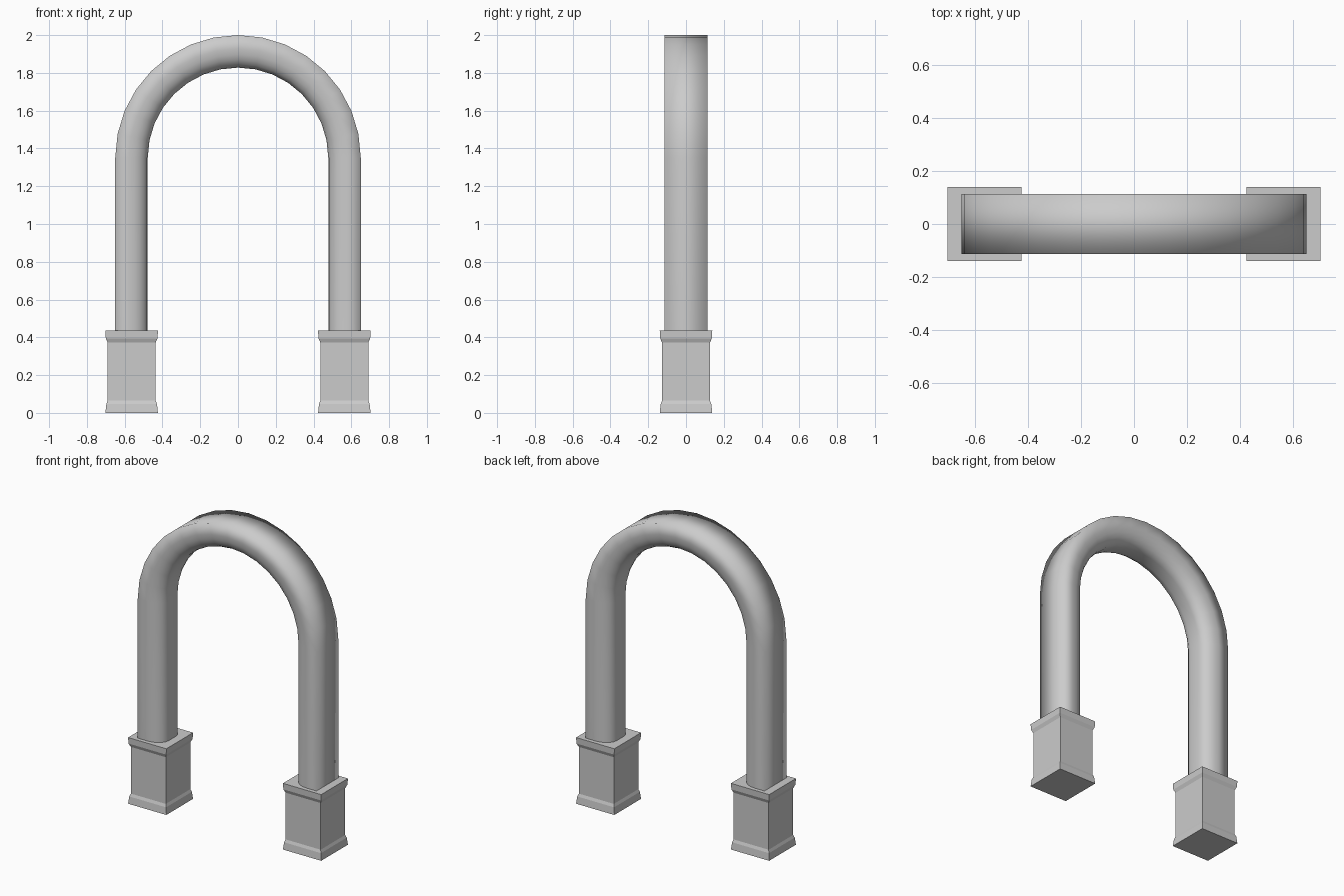
import bpy, bmesh, math

if "Cube" in bpy.data.objects:
    bpy.data.objects.remove(bpy.data.objects["Cube"])

stone = bpy.data.materials.new("light_grey_stone")
stone.diffuse_color = (0.6, 0.6, 0.6, 1)
stone.use_nodes = True
stone.node_tree.nodes["Principled BSDF"].inputs["Base Color"].default_value = stone.diffuse_color

R, DEPTH, HALF_W = 0.65, 0.172, 0.113   # outer radius, band thickness, half width
SPRING, CAP = 1.35, 0.435               # arch centre height, pedestal top
LEG_X = 0.563


def loft(name, rings, smooth):
    """Skin a list of equal-length rings and cap both ends."""
    bm = bmesh.new()
    loops = [[bm.verts.new(p) for p in ring] for ring in rings]
    n = len(loops[0])
    for a, b in zip(loops, loops[1:]):
        for i in range(n):
            j = (i + 1) % n
            bm.faces.new((a[i], a[j], b[j], b[i]))
    bm.faces.new(loops[0][::-1])
    bm.faces.new(loops[-1])
    bmesh.ops.recalc_face_normals(bm, faces=bm.faces)
    for f in bm.faces:
        f.smooth = smooth and len(f.verts) == 4
    mesh = bpy.data.meshes.new(name)
    bm.to_mesh(mesh)
    bm.free()
    mesh.materials.append(stone)
    obj = bpy.data.objects.new(name, mesh)
    bpy.context.collection.objects.link(obj)
    return obj


# Band section (inward depth, y): flat outside, rounded inner corners
RX, RY, STEPS = 0.10, 0.078, 5
half = [(0, HALF_W)]
for k in range(STEPS + 1):
    a = math.pi / 2 * k / STEPS
    half.append((DEPTH - RX + RX * math.sin(a), HALF_W - RY + RY * math.cos(a)))
section = half + [(d, -y) for d, y in reversed(half)]

# Arch: left leg, half circle, right leg
SEGS = 16
path = [(math.pi, CAP - 0.02)]
path += [(math.pi * (1 - i / SEGS), SPRING) for i in range(SEGS + 1)]
path += [(0, CAP - 0.02)]
rings = [[((R - d) * math.cos(a), y, z + (R - d) * math.sin(a)) for d, y in section]
         for a, z in path]
loft("arch", rings, True)

# Square pedestals with a moulded foot and cap
profile = [(0.139, 0), (0.134, 0.047), (0.127, 0.065), (0.127, 0.372),
           (0.137, 0.395), (0.139, CAP)]
for side, sx in (("left", -1), ("right", 1)):
    rings = [[(sx * LEG_X + u * w, v * w, z) for u, v in ((-1, -1), (1, -1), (1, 1), (-1, 1))]
             for w, z in profile]
    loft(side + "_pedestal", rings, False)
